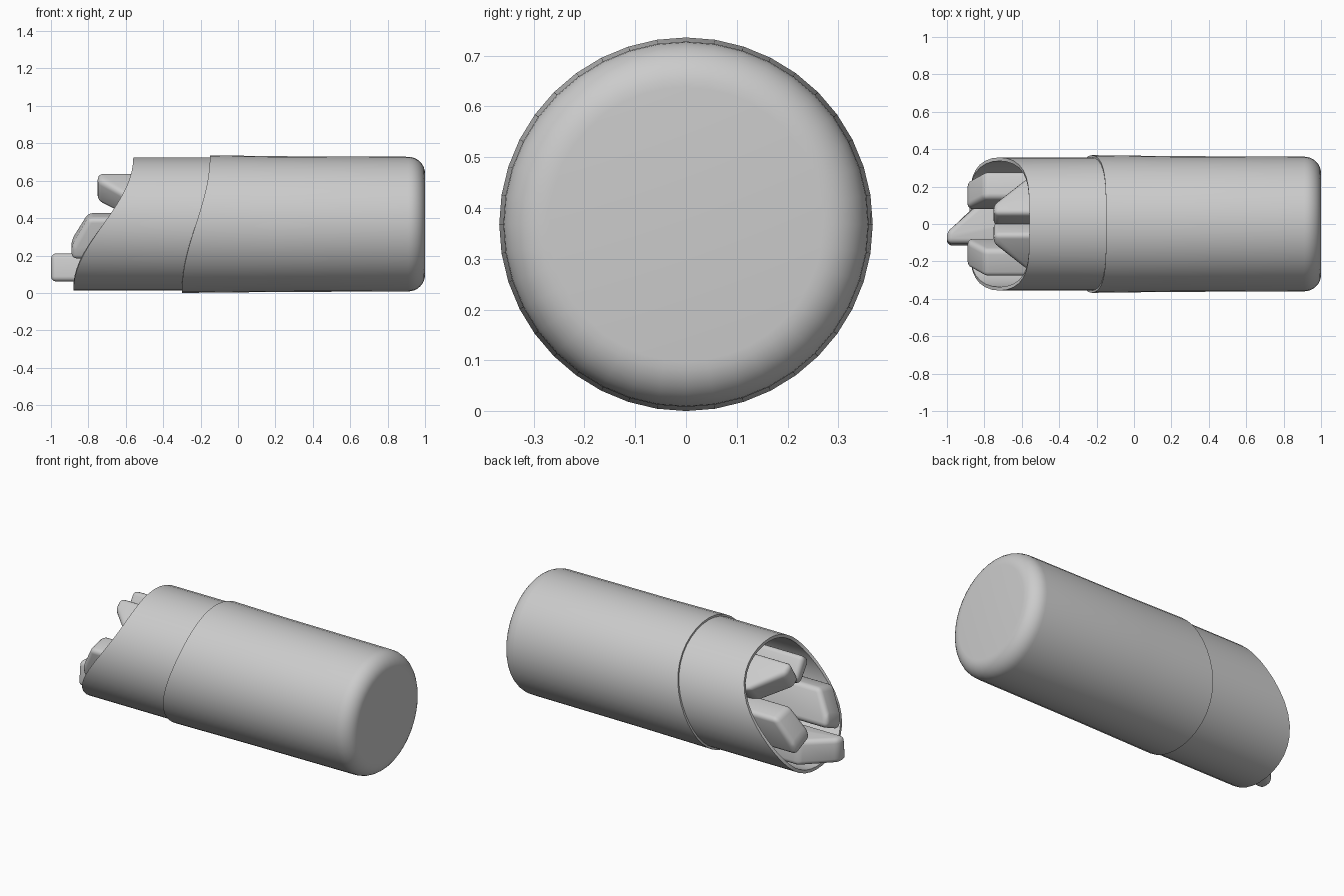
import bpy, bmesh
from math import sin, cos, pi, radians
from mathutils import Matrix, Vector

if "Cube" in bpy.data.objects:
    bpy.data.objects.remove(bpy.data.objects["Cube"])

CZ = 0.368  # height of the long axis


def finish(name, bm, angle=35):
    bmesh.ops.recalc_face_normals(bm, faces=bm.faces[:])
    me = bpy.data.meshes.new(name)
    bm.to_mesh(me)
    bm.free()
    ob = bpy.data.objects.new(name, me)
    bpy.context.collection.objects.link(ob)
    bpy.ops.object.select_all(action='DESELECT')
    ob.select_set(True)
    bpy.context.view_layer.objects.active = ob
    bpy.ops.object.shade_smooth_by_angle(angle=radians(angle))
    return ob


def lathe(name, rings, n=40, cap_first=False, cap_last=False):
    """Rings (x, slant, radius) around the long axis; slant makes an S-shaped rim."""
    bm = bmesh.new()
    loops = []
    for x, slant, r in rings:
        loop = []
        for i in range(n):
            a = 2 * pi * i / n
            loop.append(bm.verts.new((x + slant * sin(pi / 2 * cos(a)),
                                      r * sin(a), CZ + r * cos(a))))
        loops.append(loop)
    for p, q in zip(loops, loops[1:]):
        for i in range(n):
            j = (i + 1) % n
            bm.faces.new((p[i], p[j], q[j], q[i]))
    if cap_first:
        bm.faces.new(loops[0])
    if cap_last:
        bm.faces.new(loops[-1])
    return finish(name, bm)


def finger(name, angle, tip, r0, r1, flip, slope):
    """Rounded block with a slanted tip, placed radially round the axis."""
    w = 0.118
    outline = [(-0.3, -w), (tip, -w), (tip, -0.4 * w), (tip + slope, w), (-0.3, w)]
    bm = bmesh.new()
    face = bm.faces.new([bm.verts.new((x, t * flip, -r1)) for x, t in outline])
    ext = bmesh.ops.extrude_face_region(bm, geom=[face])
    top = [v for v in ext['geom'] if isinstance(v, bmesh.types.BMVert)]
    bmesh.ops.translate(bm, verts=top, vec=(0, 0, r1 - r0))
    # narrow the side nearest the axis
    for v in top:
        v.co.y *= 0.88
    bmesh.ops.recalc_face_normals(bm, faces=bm.faces[:])
    bmesh.ops.bevel(bm, geom=bm.edges[:], offset=0.028, segments=4,
                    profile=0.5, affect='EDGES')
    bm.transform(Matrix.Translation(Vector((0, 0, CZ)))
                 @ Matrix.Rotation(radians(angle + 90), 4, 'X'))
    return finish(name, bm)


# outer sleeve with rounded closed end
fillet = [(0.91 + 0.09 * sin(a * pi / 16), 0, 0.27 + 0.09 * cos(a * pi / 16))
          for a in range(9)]
lathe("outer_sleeve",
      [(-0.225, 0.075, 0.35), (-0.225, 0.075, 0.368), (0.2, 0, 0.363)] + fillet,
      cap_last=True)

# inner tube with slanted open mouth and a floor
lathe("inner_tube",
      [(-0.3, 0, 0.337), (-0.72, 0.16, 0.337), (-0.72, 0.16, 0.356), (0.0, 0, 0.356)],
      cap_first=True)

# five fingers standing in the tube
finger("finger_bottom", -90, -1.0, 0.157, 0.307, 1, 0.17)
finger("finger_right_low", -18, -0.89, 0.11, 0.26, 1, 0.09)
finger("finger_left_low", 198, -0.89, 0.11, 0.26, -1, 0.09)
finger("finger_right_high", 54, -0.75, 0.11, 0.26, -1, 0.17)
finger("finger_left_high", 126, -0.75, 0.11, 0.26, 1, 0.17)
